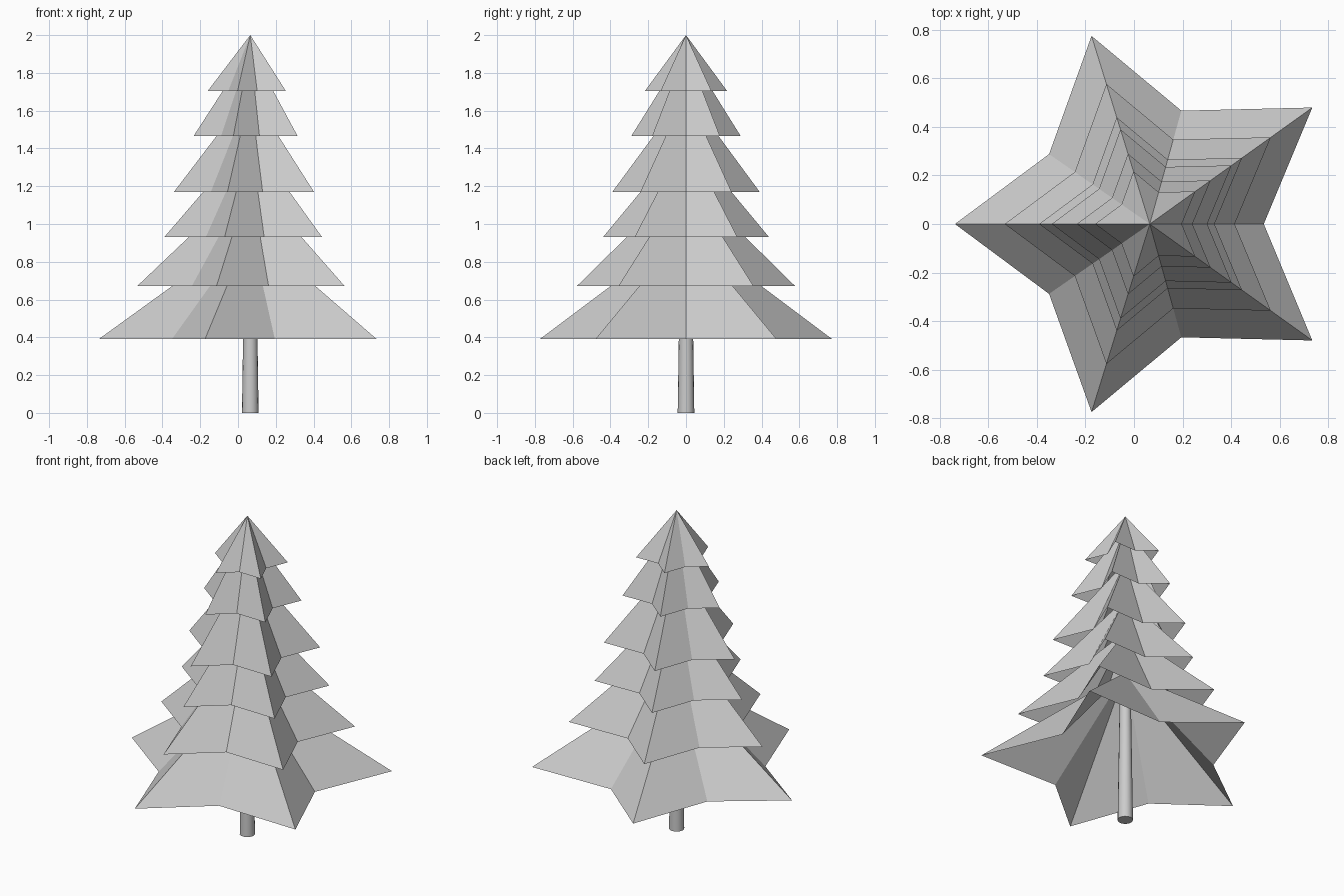
import bpy, bmesh

if "Cube" in bpy.data.objects:
    bpy.data.objects.remove(bpy.data.objects["Cube"])

CX = 0.065  # trunk axis

# half of the five-pointed star outline, relative to the axis (mirrored in y)
HALF = [(-0.803, 0), (-0.415, 0.288), (-0.24, 0.775),
        (0.13, 0.467), (0.67, 0.48), (0.47, 0)]
STAR = HALF + [(x, -y) for x, y in HALF[-2:0:-1]]


def tier(name, base_z, tip_z, half_depth):
    """Open star-shaped cone of branches."""
    s = half_depth / 0.775
    bm = bmesh.new()
    apex = bm.verts.new((CX, 0, tip_z))
    rim = [bm.verts.new((CX + x * s, y * s, base_z)) for x, y in STAR]
    for i, v in enumerate(rim):
        bm.faces.new((v, apex, rim[(i + 1) % len(rim)]))
    bmesh.ops.recalc_face_normals(bm, faces=bm.faces)
    # outline runs clockwise, so make sure the shell faces outward
    bm.normal_update()
    if sum(f.normal.z for f in bm.faces) < 0:
        bmesh.ops.reverse_faces(bm, faces=bm.faces)
    me = bpy.data.meshes.new(name)
    bm.to_mesh(me)
    bm.free()
    bpy.context.collection.objects.link(bpy.data.objects.new(name, me))


# branch tiers: base height, apex height, half depth in y
TIERS = [(0.39, 0.97, 0.775), (0.672, 1.24, 0.577), (0.93, 1.46, 0.44),
         (1.17, 1.70, 0.39), (1.465, 1.93, 0.29), (1.705, 2.0, 0.217)]
for n, (b, t, r) in enumerate(TIERS, 1):
    tier(f"branch_tier_{n}", b, t, r)

# tapered trunk
bpy.ops.mesh.primitive_cone_add(vertices=16, radius1=0.044, radius2=0.03,
                                depth=0.95, location=(CX, 0, 0.475))
bpy.context.object.name = "trunk"
bpy.ops.object.shade_smooth_by_angle()
